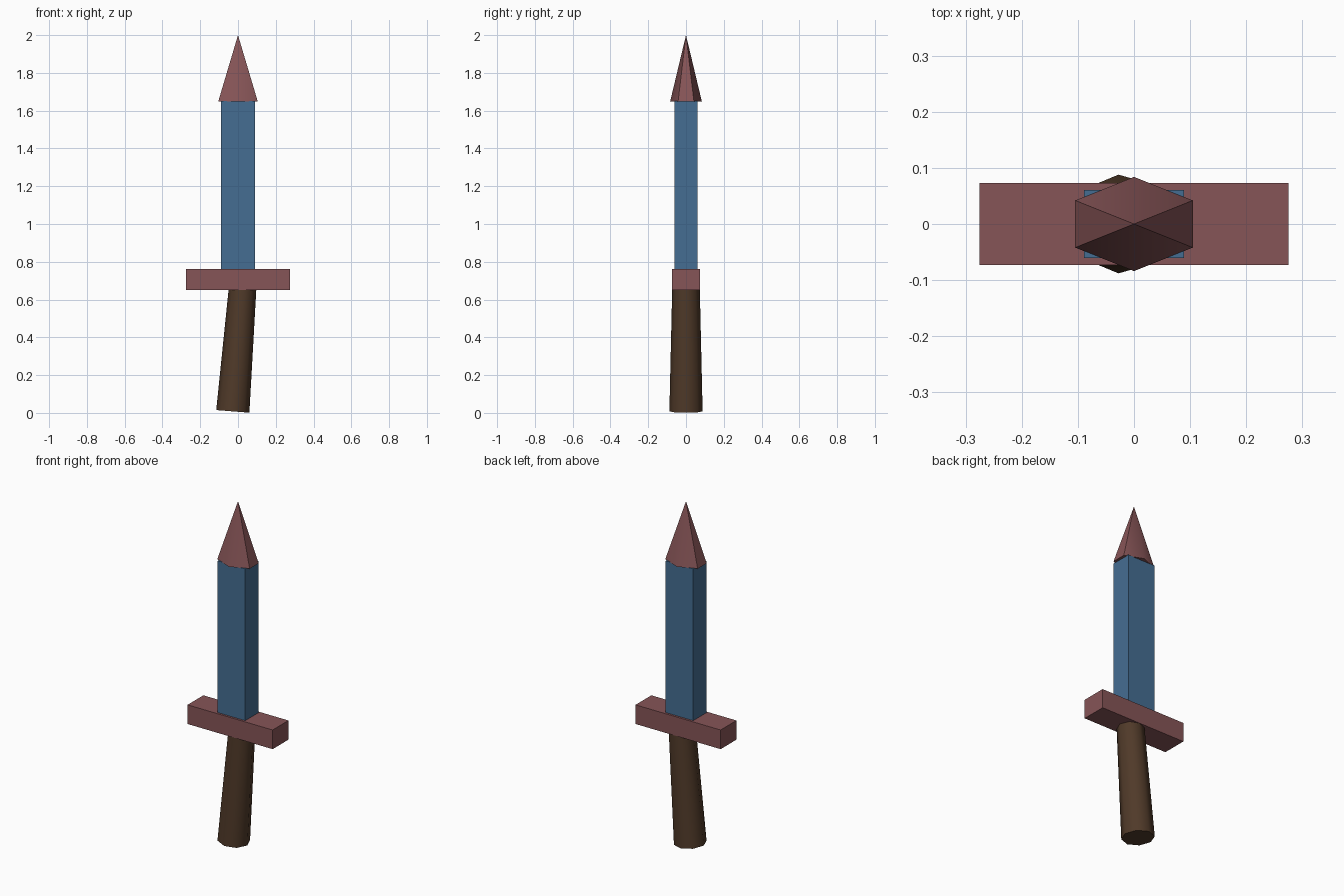
import bpy
import math
from mathutils import Vector

if "Cube" in bpy.data.objects:
    bpy.data.objects.remove(bpy.data.objects["Cube"])


def material(name, color):
    m = bpy.data.materials.new(name)
    m.diffuse_color = (*color, 1)
    m.use_nodes = True
    m.node_tree.nodes["Principled BSDF"].inputs["Base Color"].default_value = m.diffuse_color
    return m


STEEL = material("blue_steel", (0.06, 0.155, 0.29))
RED = material("dull_red", (0.24, 0.09, 0.095))
WOOD = material("dark_wood", (0.08, 0.042, 0.022))


def finish(name, mat, smooth=False):
    ob = bpy.context.object
    ob.name = name
    ob.data.materials.append(mat)
    bpy.ops.object.transform_apply(location=False, rotation=False, scale=True)
    if smooth:
        bpy.ops.object.shade_smooth_by_angle(angle=math.radians(65))
    return ob


def box(name, size, z0, mat):
    bpy.ops.mesh.primitive_cube_add(size=1, location=(0, 0, z0 + size[2] / 2))
    bpy.context.object.scale = size
    return finish(name, mat)


# Blade and cross guard
box("blade", (0.178, 0.121, 0.89), 0.76, STEEL)
box("guard", (0.551, 0.146, 0.112), 0.65, RED)

# Flattened six-sided point
bpy.ops.mesh.primitive_cone_add(vertices=6, radius1=0.084, radius2=0, depth=0.352,
                                location=(0, 0, 1.648 + 0.176))
bpy.context.object.scale = (1.44, 1, 1)
finish("blade_tip", RED, smooth=True)

# Tapered eight-sided grip, leaning slightly to +x
bottom, top = Vector((-0.0275, 0, 0.008)), Vector((0.024, 0, 0.657))
axis = top - bottom
bpy.ops.mesh.primitive_cone_add(vertices=8, radius1=0.088, radius2=0.073,
                                depth=axis.length, location=(bottom + top) / 2,
                                rotation=(0, math.atan2(axis.x, axis.z), 0))
finish("grip", WOOD, smooth=True)
